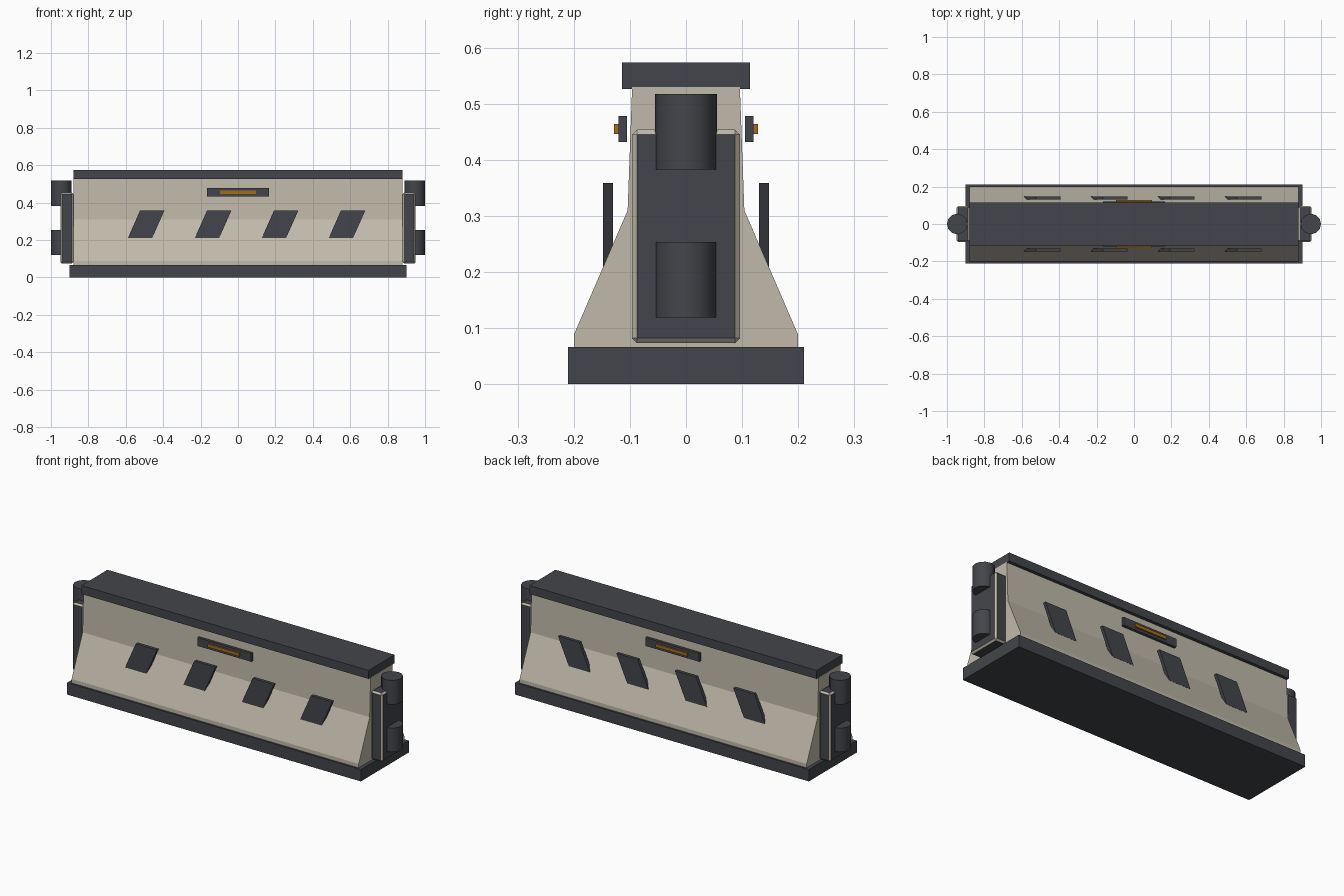
import bpy, bmesh, math

if "Cube" in bpy.data.objects:
    bpy.data.objects.remove(bpy.data.objects["Cube"])


def material(name, rgb):
    m = bpy.data.materials.new(name)
    m.diffuse_color = (*rgb, 1)
    m.use_nodes = True
    m.node_tree.nodes["Principled BSDF"].inputs["Base Color"].default_value = m.diffuse_color
    return m


concrete = material("concrete", (0.53, 0.49, 0.40))
dark = material("dark_metal", (0.056, 0.060, 0.070))
amber = material("amber", (0.36, 0.15, 0.01))


def finish(name, bm, *mats):
    bmesh.ops.recalc_face_normals(bm, faces=bm.faces)
    me = bpy.data.meshes.new(name)
    bm.to_mesh(me)
    bm.free()
    for m in mats:
        me.materials.append(m)
    ob = bpy.data.objects.new(name, me)
    bpy.context.collection.objects.link(ob)
    return ob


def prism(name, pts, offset, *mats):
    """Extrude a closed outline of 3D points along an offset."""
    bm = bmesh.new()
    face = bm.faces.new([bm.verts.new(p) for p in pts])
    ext = bmesh.ops.extrude_face_region(bm, geom=[face])
    verts = [v for v in ext["geom"] if isinstance(v, bmesh.types.BMVert)]
    bmesh.ops.translate(bm, verts=verts, vec=offset)
    return finish(name, bm, *mats)


def box(name, x, y, z, *mats):
    pts = [(x[0], y[0], z[0]), (x[1], y[0], z[0]),
           (x[1], y[1], z[0]), (x[0], y[1], z[0])]
    return prism(name, pts, (0, 0, z[1] - z[0]), *mats)


# Sloped barrier body
half = [(0.20, 0.004), (0.20, 0.088), (0.104, 0.31), (0.096, 0.53)]
outline = half + [(-y, z) for y, z in reversed(half)]
prism("barrier_body", [(-0.88, y, z) for y, z in outline], (1.76, 0, 0), concrete)

# Base plate and top cap
box("base_plate", (-0.90, 0.90), (-0.21, 0.21), (0, 0.066), dark)
box("top_cap", (-0.88, 0.88), (-0.114, 0.114), (0.526, 0.573), dark)

# End connectors: chamfered plate with two hinge barrels
for side, s in (("left", -1), ("right", 1)):
    x = sorted((s * 0.88, s * 0.95))
    plate = box(f"end_plate_{side}", x, (-0.096, 0.096), (0.073, 0.454), dark, concrete)
    bev = plate.modifiers.new("chamfer", 'BEVEL')
    bev.width = 0.009
    bev.segments = 1
    bev.material = 1
    for level, z in (("lower", 0.186), ("upper", 0.45)):
        bpy.ops.mesh.primitive_cylinder_add(vertices=12, radius=0.055, depth=0.134,
                                            location=(s * 0.945, 0, z),
                                            rotation=(0, 0, math.radians(15 * 2)))
        barrel = bpy.context.object
        barrel.name = f"hinge_barrel_{side}_{level}"
        barrel.data.materials.append(dark)
        bpy.ops.object.shade_smooth_by_angle(angle=math.radians(40))

# Both long faces: marker lamp and slanted stripes
for side, s in (("front", -1), ("back", 1)):
    box(f"lamp_plate_{side}", (-0.165, 0.165), sorted((s * 0.105, s * 0.12)),
        (0.432, 0.478), dark)
    box(f"lamp_strip_{side}", (-0.097, 0.097), sorted((s * 0.115, s * 0.128)),
        (0.446, 0.464), amber)
    for i in range(4):
        x = -0.589 + 0.358 * i
        pts = [(x, s * 0.13, 0.21), (x + 0.13, s * 0.13, 0.21),
               (x + 0.196, s * 0.13, 0.359), (x + 0.066, s * 0.13, 0.359)]
        prism(f"stripe_{side}_{i + 1}", pts, (0, s * 0.018, 0), dark)
